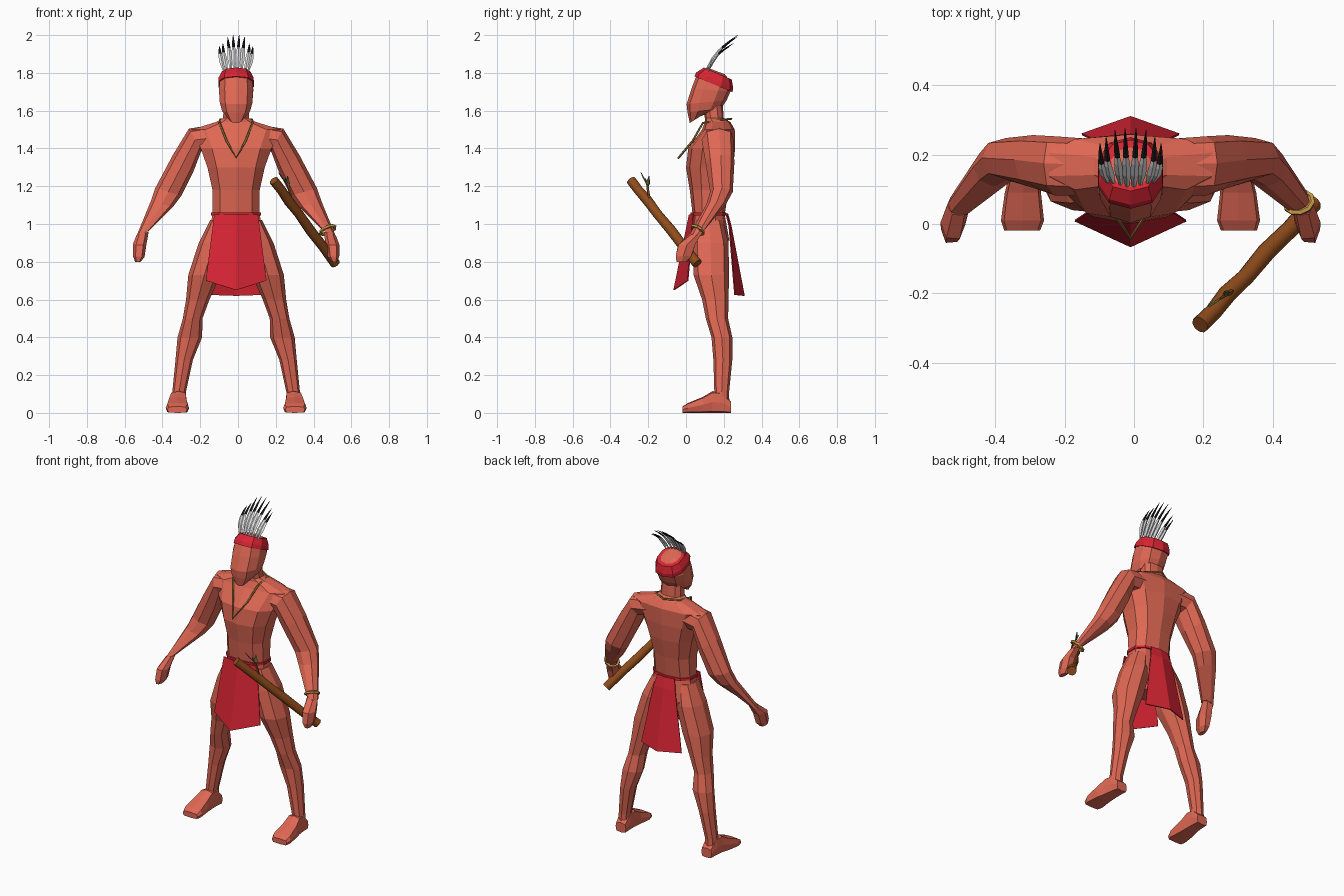
import bpy, bmesh, math
from mathutils import Vector as V

if "Cube" in bpy.data.objects:
    bpy.data.objects.remove(bpy.data.objects["Cube"])

SHIFT = V((-0.01, 0, 0))   # the figure stands slightly left, the staff reaches right


def mat(name, *c):
    m = bpy.data.materials.new(name)
    m.diffuse_color = (*c, 1)
    m.use_nodes = True
    m.node_tree.nodes["Principled BSDF"].inputs["Base Color"].default_value = m.diffuse_color
    return m


SKIN = mat("skin", 0.74, 0.137, 0.088)
RED = mat("red_cloth", 0.68, 0.018, 0.033)
WOOD = mat("wood", 0.28, 0.073, 0.011)
CORD = mat("cord", 0.36, 0.22, 0.05)
GOLD = mat("gold_band", 0.62, 0.34, 0.07)
WHITE = mat("feather_white", 0.8, 0.8, 0.8)
BLACK = mat("feather_black", 0.012, 0.012, 0.012)
GREEN = mat("leaf_green", 0.09, 0.15, 0.05)


def finish(name, bm, *mats, shift=SHIFT):
    bmesh.ops.translate(bm, verts=bm.verts, vec=shift)
    bmesh.ops.recalc_face_normals(bm, faces=bm.faces)
    me = bpy.data.meshes.new(name)
    bm.to_mesh(me)
    bm.free()
    for m in mats:
        me.materials.append(m)
    ob = bpy.data.objects.new(name, me)
    bpy.context.collection.objects.link(ob)
    return ob


def loft(name, rings, mats, n=8, e=1.0, closed=False, split=99, shift=SHIFT):
    """Skin rings (centre, half axis u, half axis v); e < 1 squares them off.
    Faces from ring 'split' upward take the second material."""
    bm = bmesh.new()
    pw = lambda t: math.copysign(abs(t) ** e, t) if abs(t) > 1e-6 else 0
    loops = []
    for c, u, v in rings:
        ang = [2 * math.pi * k / n for k in range(n)]
        loops.append([bm.verts.new(c + u * pw(math.cos(a)) + v * pw(math.sin(a))) for a in ang])
    m = len(loops)
    for i in range(m if closed else m - 1):
        a, b = loops[i], loops[(i + 1) % m]
        for k in range(n):
            f = bm.faces.new((a[k], a[(k + 1) % n], b[(k + 1) % n], b[k]))
            f.material_index = int(i >= split)
    if not closed:
        bm.faces.new(loops[0])
        bm.faces.new(loops[-1]).material_index = int(m > split)
    return finish(name, bm, *mats, shift=shift)


def span(p, q, v):
    """Ring reaching from point p to point q, with half width v."""
    p, q = V(p), V(q)
    return (p + q) / 2, (p - q) / 2, V(v)


def body(cx, yf, zf, yb, zb, rx):
    return span((cx, yf, zf), (cx, yb, zb), (rx, 0, 0))


def tube(name, pts, radii, m, n=6, closed=False, shift=SHIFT):
    pts = [V(p) for p in pts]
    rings = []
    for i, p in enumerate(pts):
        a = pts[i - 1] if closed or i else p
        b = pts[(i + 1) % len(pts)] if closed or i < len(pts) - 1 else p
        d = (b - a).normalized()
        ref = V((0, 0.25, 1)) if abs(d.z) < 0.9 else V((0, 1, 0))
        u = d.cross(ref).normalized()
        rings.append((p, u * radii[i], d.cross(u) * radii[i]))
    return loft(name, rings, (m,), n, closed=closed, shift=shift)


def plate(name, rows, m, shift=SHIFT):
    """Thin sheet through a grid of points."""
    bm = bmesh.new()
    g = [[bm.verts.new(p) for p in r] for r in rows]
    for a, b in zip(g, g[1:]):
        for k in range(len(a) - 1):
            bm.faces.new((a[k], a[k + 1], b[k + 1], b[k]))
    ob = finish(name, bm, m, shift=shift)
    s = ob.modifiers.new("thickness", "SOLIDIFY")
    s.thickness, s.offset = 0.006, 0
    return ob


# torso with neck
torso = [(.05, .80, .20, .06), (.03, .92, .228, .155), (.035, 1.05, .205, .13),
         (.02, 1.18, .225, .13), (.0, 1.30, .25, .158), (.012, 1.40, .26, .195),
         (.085, 1.50, .258, .245), (.10, 1.54, .235, .11), (.10, 1.56, .20, .072),
         (.09, 1.63, .195, .068)]
loft("torso", [body(0, yf, z, yb, z, rx) for yf, z, yb, rx in torso], (SKIN,), 10, 0.8)

# head, rings tilted toward the back
head = [(.02, 1.535, .10, 1.585, .038), (.008, 1.59, .185, 1.61, .077),
        (.003, 1.635, .215, 1.655, .09), (.03, 1.72, .235, 1.70, .095),
        (.055, 1.785, .235, 1.715, .09), (.10, 1.822, .228, 1.765, .07),
        (.12, 1.825, .205, 1.793, .035)]
loft("head", [body(0, *r) for r in head], (SKIN,), 10, 0.85)

# headband
loft("headband", [body(0, *r) for r in [(.044, 1.782, .246, 1.698, .098), (.055, 1.803, .25, 1.72, .096),
                                        (.095, 1.828, .242, 1.765, .079)]], (RED,), 10, 0.85)

# limbs, both sides
for s, side in ((1, "left"), (-1, "right")):
    arm = [((.12, .17, 1.525), (.12, .155, 1.39), .083), ((.25, .175, 1.505), (.185, .16, 1.385), .085),
           ((.335, .185, 1.365), (.225, .175, 1.28), .076), ((.428, .19, 1.19), (.29, .185, 1.15), .06),
           ((.452, .165, 1.12), (.335, .155, 1.09), .052), ((.528, .055, .935), (.46, .05, .965), .03)]
    hand = [((.528, .055, .94), (.463, .05, .96), .029), ((.547, .005, .89), (.475, .0, .89), .05),
            ((.546, -.015, .83), (.485, -.01, .825), .046), ((.535, -.025, .80), (.505, -.02, .80), .03)]
    for part, rings, n in (("arm", arm, 8), ("hand", hand, 6)):
        loft(f"{side}_{part}", [span((s * p[0], *p[1:]), (s * q[0], *q[1:]), (0, ry, 0))
                                for p, q, ry in rings], (SKIN,), n, 0.9)
    leg = [(.085, .045, .195, 1.02, .053), (.118, .035, .225, .90, .08), (.168, .04, .228, .73, .085),
           (.203, .085, .225, .60, .062), (.23, .105, .223, .50, .052), (.245, .135, .245, .40, .065),
           (.275, .145, .245, .28, .046), (.302, .15, .228, .11, .036), (.305, .14, .23, .04, .036)]
    loft(f"{side}_leg", [body(s * cx, yf, z, yb, z, rx) for cx, yf, yb, z, rx in leg], (SKIN,), 8, 0.9)
    foot = [(.238, .06, .30, .036), (.19, .11, .302, .04), (.14, .115, .305, .044),
            (.09, .085, .31, .052), (.01, .052, .311, .062), (-.018, .034, .312, .052)]
    loft(f"{side}_foot", [span((s * cx, y, top), (s * cx, y, 0), (rx, 0, 0))
                          for y, top, cx, rx in foot], (SKIN,), 8, 0.45)

# waist belt and hanging cloths
loft("belt", [body(0, .025, 1.045, .215, 1.045, .138), body(0, .025, 1.06, .213, 1.06, .138)], (RED,), 10, 0.8)
plate("front_cloth", [[(-.115, .04, 1.05), (0, .018, 1.05), (.115, .04, 1.05)],
                      [(-.16, .01, .70), (0, -.064, .65), (.16, .01, .70)]], RED)
plate("back_cloth", [[(-.06, .212, 1.055), (0, .22, 1.055), (.06, .212, 1.055)],
                     [(-.075, .228, .99), (0, .238, .99), (.075, .228, .99)],
                     [(-.14, .258, .625), (0, .308, .62), (.14, .258, .625)]], RED)

# necklace
half = [(.05, .035, 1.44), (.088, .09, 1.535), (.085, .19, 1.552)]
loop = [(0, -.04, 1.35)] + half + [(0, .24, 1.557)] + [(-x, y, z) for x, y, z in half[::-1]]
tube("necklace", loop, [.006] * len(loop), CORD, 5, closed=True)

# bracelet around the left wrist
axis = V((.09, -.12, -.19)).normalized()
u = axis.cross(V((0, 1, 0))).normalized()
w = axis.cross(u)
c = V((.485, .062, .968))
ring = [c + u * .042 * math.cos(a) + w * .034 * math.sin(a) for a in [k * math.pi / 5 for k in range(10)]]
tube("bracelet", ring, [.009] * 10, GOLD, 5, closed=True)

# wooden staff, slightly crooked, with a leafy twig
STILL = V((0, 0, 0))
a, b = V((.19, -.29, 1.23)), V((.515, .06, .79))
shape = [(0, .026, 0), (.12, .025, .002), (.25, .027, -.002), (.4, .025, .002),
         (.6, .027, -.002), (.8, .026, .002), (1, .027, 0)]
staff = tube("staff", [a.lerp(b, t) + V((k, -k, 0)) for t, r, k in shape],
             [r for _, r, _ in shape], WOOD, 10, shift=STILL)
bpy.context.view_layer.objects.active = staff
staff.select_set(True)
bpy.ops.object.shade_smooth_by_angle(angle=math.radians(50))
tube("twig", [(.285, -.19, 1.11), (.275, -.20, 1.17), (.262, -.205, 1.21), (.25, -.215, 1.24)],
     [.008, .007, .006, .003], WOOD, 5, shift=STILL)
leaves = [((.262, -.205, 1.205), (.215, -.238, 1.272)), ((.268, -.203, 1.19), (.262, -.195, 1.255))]
for i, (p, t) in enumerate(leaves):
    p, t = V(p), V(t)
    m, o = p.lerp(t, .5), V((-.65, -.49, .58)) * .012
    plate(f"leaf_{i + 1}", [[p, m + o], [m - o, t]], GREEN, shift=STILL)

# feather crown: (base x, tip x, tip y, tip z)
fan = [(.009, .016, .275, 2.0), (.027, .045, .27, 1.99), (.047, .07, .25, 1.955), (.064, .088, .232, 1.94)]
for s, side in ((1, "left"), (-1, "right")):
    for i, (bx, tx, ty, tz) in enumerate(fan):
        base, tip = V((s * bx, .10 + .006 * i, 1.805)), V((s * tx, ty, tz))
        bend = V((s * .006 * (i > 1), -.014, .014))
        rings = []
        for t, r in ((0, .004), (.12, .007), (.3, .0125), (.5, .011), (.6, .008), (.62, .0085), (.8, .006), (1, .001)):
            p = base.lerp(tip, t) + bend * math.sin(math.pi * t)
            rings.append((p, V((r, 0, 0)), V((0, .7, -.7)) * max(r * .6, .001)))
        loft(f"{side}_feather_{i + 1}", rings, (WHITE, BLACK), 4, split=4)
